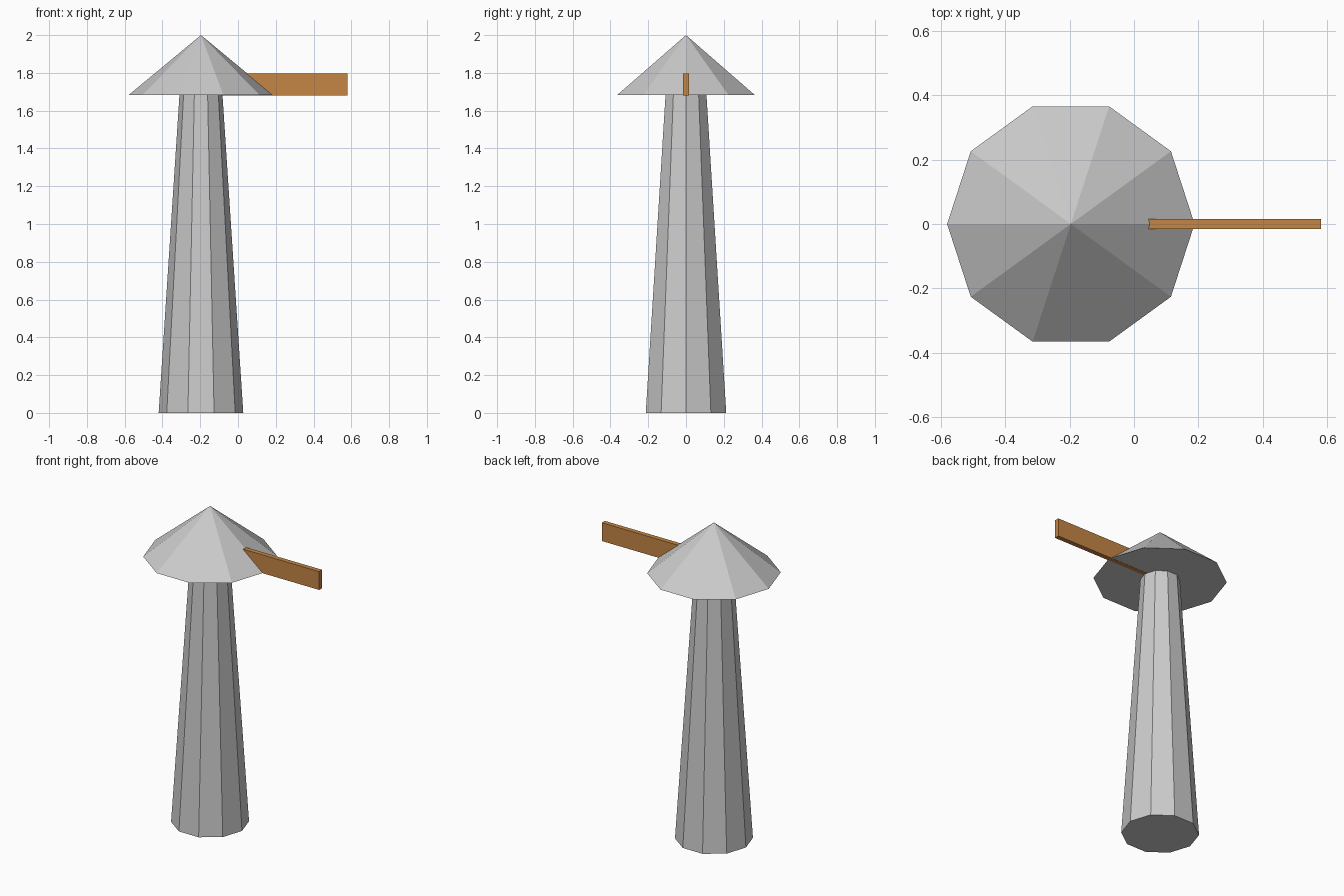
import bpy
from mathutils import Matrix

if "Cube" in bpy.data.objects:
    bpy.data.objects.remove(bpy.data.objects["Cube"])

SIDES = 10
AXIS_X = -0.196    # centre line of the column and roof
EAVES_Z = 1.682    # underside of the roof


def tapered(name, r_bottom, r_top, z0, z1):
    """Ten-sided cone or frustum with a corner pointing along +x."""
    bpy.ops.mesh.primitive_cone_add(
        vertices=SIDES, radius1=r_bottom, radius2=r_top, depth=z1 - z0,
        location=(AXIS_X, 0, (z0 + z1) / 2))
    ob = bpy.context.object
    ob.name = name
    # the primitive starts its first corner on +y, so turn it onto +x
    ob.data.transform(Matrix.Rotation(-1.5707963, 4, 'Z'))
    return ob


# Tapered column and conical roof
tapered("column", 0.224, 0.114, 0.0, EAVES_Z)
tapered("roof", 0.384, 0.0, EAVES_Z, 2.0)

# Wooden beam running out from the centre line, just clear of the roof underside
x0, x1 = AXIS_X, 0.58
z0, z1 = EAVES_Z - 0.001, 1.797
bpy.ops.mesh.primitive_cube_add(size=1, location=((x0 + x1) / 2, 0, (z0 + z1) / 2))
beam = bpy.context.object
beam.name = "beam"
beam.data.transform(Matrix.Diagonal((x1 - x0, 0.03, z1 - z0, 1)))

wood = bpy.data.materials.new("wood")
wood.diffuse_color = (0.56, 0.24, 0.06, 1)
wood.use_nodes = True
wood.node_tree.nodes["Principled BSDF"].inputs["Base Color"].default_value = wood.diffuse_color
beam.data.materials.append(wood)
